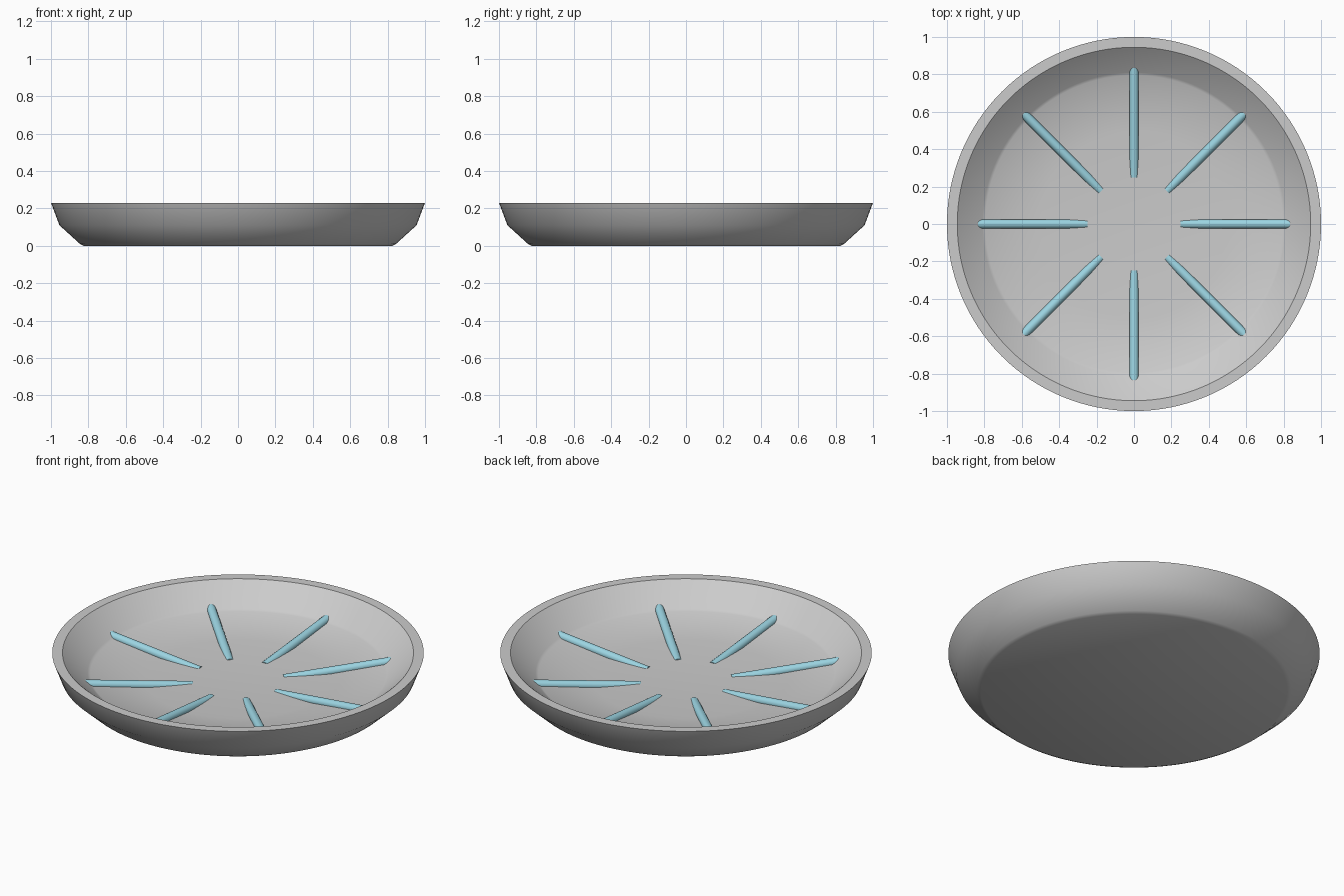
import bpy, bmesh, math
from mathutils import Vector, Matrix

cube = bpy.data.objects.get("Cube")
if cube:
    bpy.data.objects.remove(cube, do_unlink=True)


def material(name, rgb):
    m = bpy.data.materials.new(name)
    m.use_nodes = True
    m.diffuse_color = (*rgb, 1)
    m.node_tree.nodes["Principled BSDF"].inputs["Base Color"].default_value = (*rgb, 1)
    return m


def make_object(name, bm, mat, angle):
    bmesh.ops.recalc_face_normals(bm, faces=bm.faces)
    mesh = bpy.data.meshes.new(name)
    bm.to_mesh(mesh)
    bm.free()
    mesh.materials.append(mat)
    ob = bpy.data.objects.new(name, mesh)
    bpy.context.collection.objects.link(ob)
    bpy.ops.object.select_all(action='DESELECT')
    ob.select_set(True)
    bpy.context.view_layer.objects.active = ob
    bpy.ops.object.shade_smooth_by_angle(angle=math.radians(angle))
    return ob


grey = material("light grey", (0.60, 0.60, 0.60))
blue = material("pale blue", (0.33, 0.66, 0.76))

# Dish: one closed profile (radius, height) spun around z
profile = [(0, 0), (0.825, 0), (0.845, 0.01), (0.955, 0.11), (1.0, 0.23),
           (0.945, 0.23), (0.935, 0.222), (0.81, 0.115), (0.795, 0.107),
           (0.5, 0.075), (0, 0.075)]
bm = bmesh.new()
verts = [bm.verts.new((r, 0, z)) for r, z in profile]
edges = [bm.edges.new(pair) for pair in zip(verts, verts[1:])]
bmesh.ops.spin(bm, geom=verts + edges, cent=(0, 0, 0), axis=(0, 0, 1),
               angle=math.tau, steps=128, use_merge=True)
bmesh.ops.remove_doubles(bm, verts=bm.verts, dist=1e-4)
make_object("dish", bm, grey, 35)

# Raised radial ribs: tilted rods half sunk in the floor, ending in the wall
RIBS, RADIUS = 8, 0.025
inner, outer = Vector((0.25, 0, 0.056)), Vector((0.87, 0, 0.115))
axis = outer - inner
for i in range(RIBS):
    bm = bmesh.new()
    bmesh.ops.create_cone(bm, cap_ends=True, segments=16, radius1=RADIUS,
                          radius2=RADIUS, depth=axis.length)
    tilt = axis.to_track_quat('Z', 'Y').to_matrix().to_4x4()
    place = Matrix.Rotation(math.tau * i / RIBS, 4, 'Z') @ \
        Matrix.Translation((inner + outer) / 2) @ tilt
    bmesh.ops.transform(bm, matrix=place, verts=bm.verts)
    make_object(f"rib_{i + 1}", bm, blue, 40)
